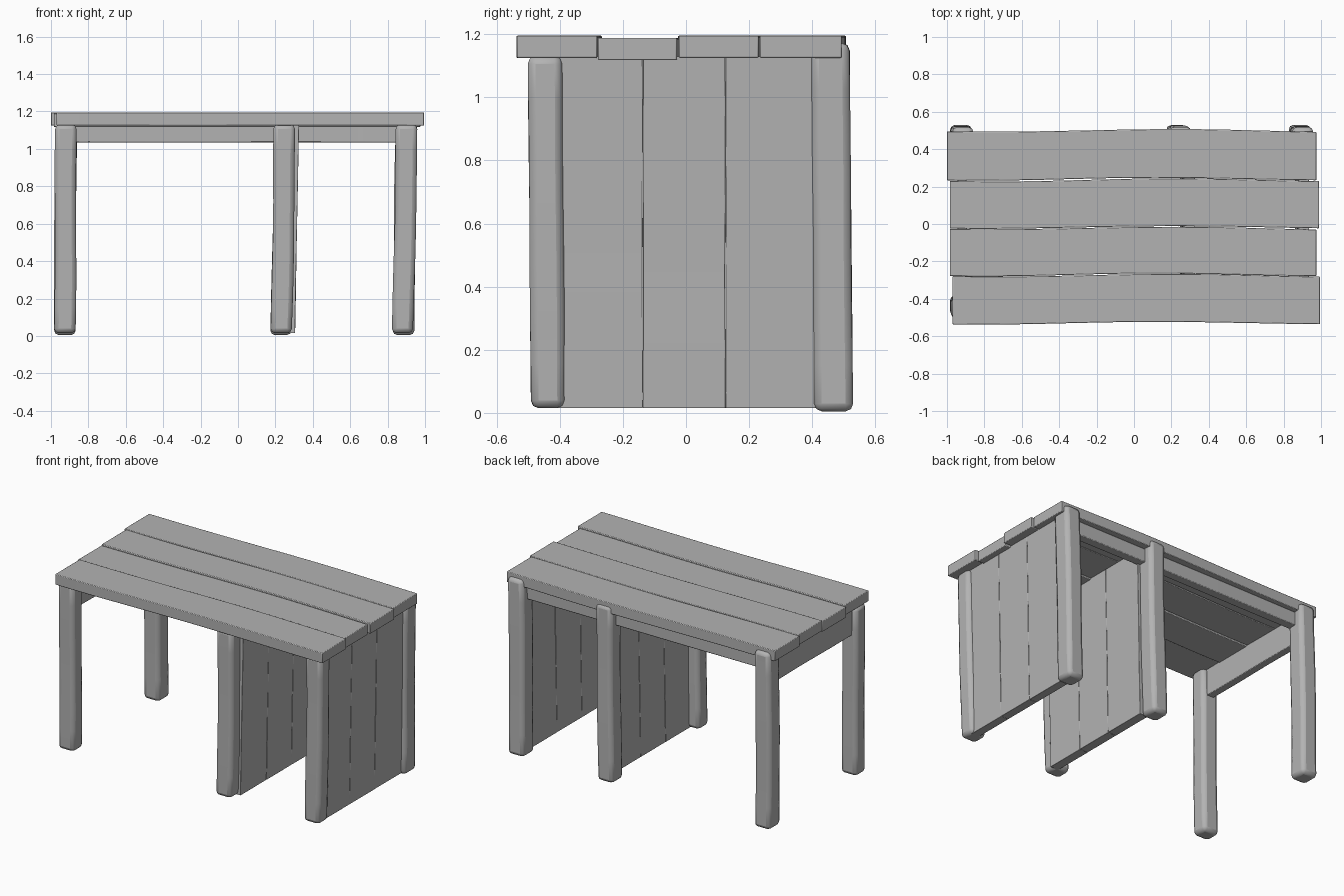
import bpy, bmesh, math, random
from mathutils import Vector

random.seed(4)
old = bpy.data.objects.get("Cube")
if old:
    bpy.data.objects.remove(old, do_unlink=True)

wood = bpy.data.materials.new("grey_wood")
wood.use_nodes = True
tone = (0.45, 0.45, 0.45, 1)
wood.diffuse_color = tone
wood.node_tree.nodes["Principled BSDF"].inputs["Base Color"].default_value = tone


def beam(name, start, end, size, axis, bevel, steps=8, wobble=0.003, bow=None):
    """Hewn beam along one axis between two end centres; size is its cross-section."""
    start, end = Vector(start), Vector(end)
    others = [i for i in range(3) if i != axis]
    u, v = Vector(), Vector()
    u[others[0]], v[others[1]] = size[0] / 2, size[1] / 2
    phase = random.uniform(0, math.tau)
    bm = bmesh.new()
    rings = []
    for i in range(steps + 1):
        t = i / steps
        c = start.lerp(end, t)
        c[others[0]] += wobble * math.sin(5 * t + phase)
        if bow:
            c[others[0]] += bow(c[axis])
        k = 1 + 0.5 * wobble / max(min(size), 0.05) * math.sin(9 * t + phase)
        rings.append([bm.verts.new(c + u * a * k + v * b * k)
                      for a, b in ((-1, -1), (1, -1), (1, 1), (-1, 1))])
    for low, high in zip(rings, rings[1:]):
        for j in range(4):
            n = (j + 1) % 4
            bm.faces.new((low[j], low[n], high[n], high[j]))
    bm.faces.new(rings[0][::-1])
    bm.faces.new(rings[-1])
    bmesh.ops.recalc_face_normals(bm, faces=bm.faces)
    mesh = bpy.data.meshes.new(name)
    bm.to_mesh(mesh)
    bm.free()
    mesh.materials.append(wood)
    obj = bpy.data.objects.new(name, mesh)
    bpy.context.collection.objects.link(obj)
    if bevel:
        mod = obj.modifiers.new("worn_edges", 'BEVEL')
        mod.width, mod.segments, mod.limit_method = bevel, 2, 'ANGLE'
        mod.angle_limit = math.radians(40)
    bpy.ops.object.select_all(action='DESELECT')
    obj.select_set(True)
    bpy.context.view_layer.objects.active = obj
    bpy.ops.object.shade_smooth_by_angle(angle=math.radians(35))
    return obj


def plank_bow(x):
    return 0.008 * math.sin(3.2 * (x + 0.3))


# Four tabletop planks: front edge, back edge, left end, right end, height centre
planks = [(-0.53, -0.274, -0.97, 0.995, 1.16),
          (-0.272, -0.022, -0.985, 0.975, 1.153),
          (-0.018, 0.236, -0.985, 0.99, 1.16),
          (0.24, 0.5, -1.0, 0.975, 1.16)]
for n, (y0, y1, x0, x1, z) in enumerate(planks, 1):
    y = (y0 + y1) / 2
    beam(f"top_plank_{n}", (x0, y, z), (x1, y, z), (y1 - y0, 0.07), 0, 0.004,
         steps=16, wobble=0.001, bow=plank_bow)

# Six leaning legs; the back ones lap over the tabletop edge
for label, x_low, x_high in (("right", -0.927, -0.918), ("middle", 0.232, 0.25),
                             ("left", 0.882, 0.902)):
    beam(f"front_{label}_leg", (x_low, -0.437, 0.015), (x_high, -0.447, 1.13),
         (0.114, 0.108), 2, 0.024)
    beam(f"back_{label}_leg", (x_low, 0.468, 0.005), (x_high, 0.457, 1.172),
         (0.114, 0.122), 2, 0.024)

# Two boarded side panels, three boards each with fine seams
seams = [-0.41, -0.137, 0.125, 0.42]
for label, x_low, x_high, thick in (("inner", 0.275, 0.296, 0.06),
                                    ("outer", 0.888, 0.908, 0.055)):
    for n, (y0, y1) in enumerate(zip(seams, seams[1:]), 1):
        y = (y0 + y1) / 2
        beam(f"{label}_panel_board_{n}", (x_low, y, 0.015), (x_high, y, 1.13),
             (thick, y1 - y0 - 0.001), 2, 0.002, wobble=0.0005)

# Rails under the top
beam("back_rail", (-0.9, 0.435, 1.08), (0.88, 0.435, 1.08), (0.06, 0.09), 0, 0.005, wobble=0.001)
beam("end_rail", (-0.92, -0.42, 1.035), (-0.92, 0.43, 1.035), (0.05, 0.18), 1, 0.004, wobble=0.001)
